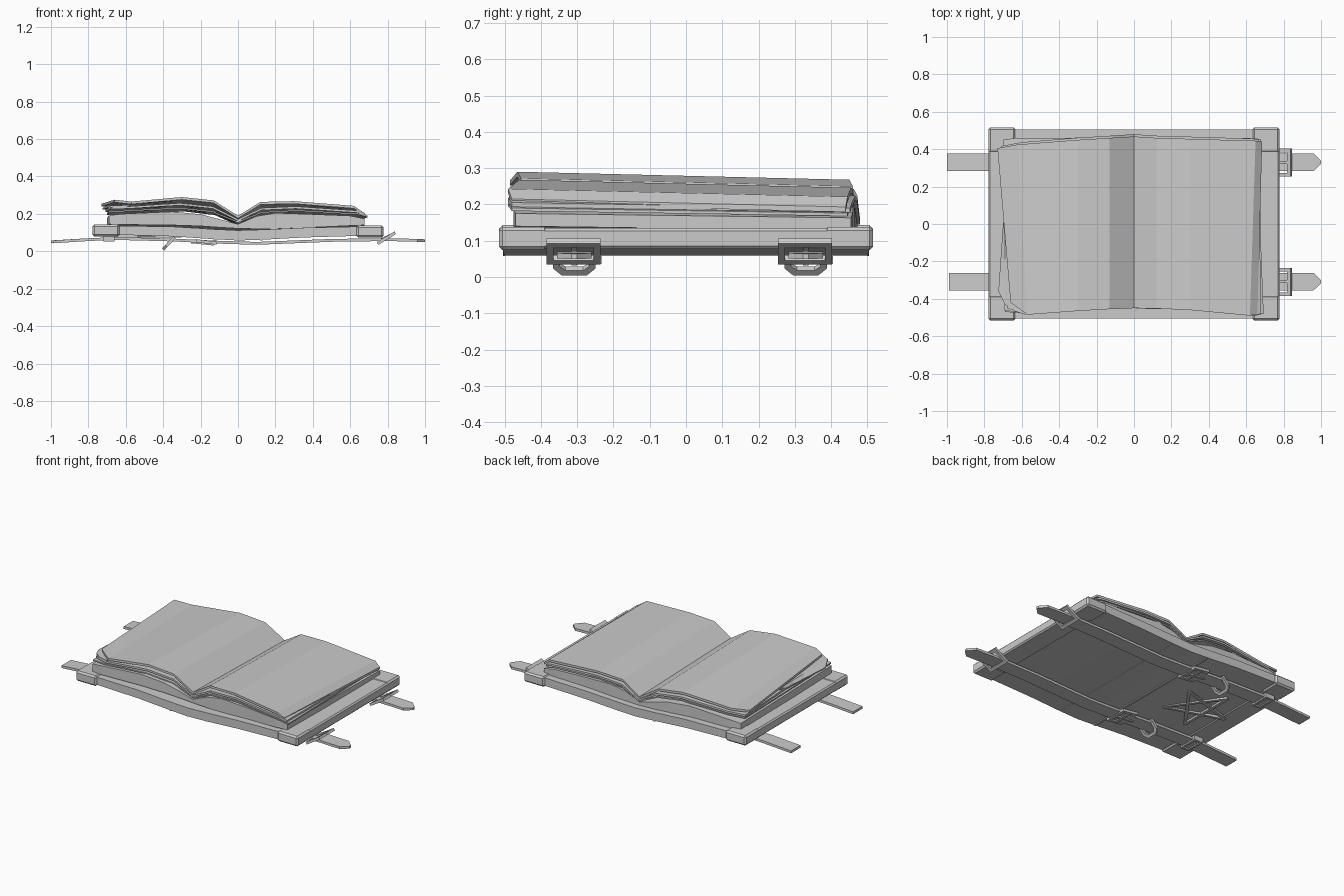
import bpy, bmesh, math
from mathutils import Matrix, Vector

if "Cube" in bpy.data.objects:
    bpy.data.objects.remove(bpy.data.objects["Cube"])


def finish(name, bm):
    bmesh.ops.recalc_face_normals(bm, faces=bm.faces)
    me = bpy.data.meshes.new(name)
    bm.to_mesh(me)
    bm.free()
    ob = bpy.data.objects.new(name, me)
    bpy.context.collection.objects.link(ob)
    return ob


def lerp(a, b, t):
    return a + (b - a) * t


def slab(name, xf, top, bot, yf, yb, xb=None, tilt=0.0, rows=4):
    """Bent sheet: a profile in x-z lofted from its front edge to its back edge."""
    bm = bmesh.new()
    xb = xb or xf
    n = len(xf)
    grid = []
    for r in range(rows + 1):
        t = r / rows
        grid.append([[bm.verts.new((lerp(xf[i], xb[i], t), lerp(yf[i], yb[i], t), z[i] - tilt * t))
                      for i in range(n)] for z in (top, bot)])
    for r in range(rows):
        a, b = grid[r], grid[r + 1]
        for k in (0, 1):
            for i in range(n - 1):
                bm.faces.new((a[k][i], a[k][i + 1], b[k][i + 1], b[k][i]))
        for i in (0, n - 1):
            bm.faces.new((a[0][i], b[0][i], b[1][i], a[1][i]))
    for g in (grid[0], grid[-1]):
        for i in range(n - 1):
            bm.faces.new((g[0][i], g[0][i + 1], g[1][i + 1], g[1][i]))
    return finish(name, bm)


def box(name, center, size, rot=(0, 0, 0), bevel=0.0):
    bm = bmesh.new()
    bmesh.ops.create_cube(bm, size=1)
    bmesh.ops.scale(bm, vec=size, verts=bm.verts)
    if bevel:
        bmesh.ops.bevel(bm, geom=bm.edges[:], offset=bevel, segments=1, affect='EDGES')
    for axis, ang in zip('XYZ', rot):
        bmesh.ops.rotate(bm, verts=bm.verts, matrix=Matrix.Rotation(ang, 3, axis))
    bmesh.ops.translate(bm, verts=bm.verts, vec=center)
    return finish(name, bm)


def ring(name, outer, w, thick, center, pitch):
    """Flat metal ring from an outline, tilted about y."""
    hx, hy = max(abs(p[0]) for p in outer), max(abs(p[1]) for p in outer)
    bm = bmesh.new()
    loops = []
    for kx, ky, z in ((1, 1, 1), (1 - w / hx, 1 - w / hy, 1), (1 - w / hx, 1 - w / hy, -1), (1, 1, -1)):
        loops.append([bm.verts.new((x * kx, y * ky, z * thick / 2)) for x, y in outer])
    n = len(outer)
    for k in range(4):
        a, b = loops[k], loops[(k + 1) % 4]
        for i in range(n):
            bm.faces.new((a[i], a[(i + 1) % n], b[(i + 1) % n], b[i]))
    bm.transform(Matrix.Translation(center) @ Matrix.Rotation(pitch, 4, 'Y'))
    return finish(name, bm)


# leather cover: sagging boards and spine
cx = [-.75, -.63, -.35, -.13, 0, .13, .35, .63, .75]
ct = [.136, .136, .132, .118, .112, .116, .126, .132, .132]
cb = [.085, .088, .08, .065, .058, .062, .074, .082, .08]
slab("cover", cx, ct, cb, [-.505] * 9, [.505] * 9)
for x in (-.125, .125):
    box("spine_ridge", (x, 0, .064), (.014, 1.0, .012))

# cover end rails and corner caps
for s, z in ((-1, .111), (1, .106)):
    box("end_rail", (.71 * s, 0, z), (.135, 1.01, .058), bevel=.008)
    for t in (-1, 1):
        box("corner_cap", (.706 * s, .448 * t, z), (.145, .135, .064), bevel=.01)

# lower page blocks
slab("left_page_block", [-.69, -.62, -.35, -.2, -.1, 0],
     [.192, .2, .212, .198, .172, .145], [.145, .143, .14, .135, .128, .122],
     [-.47, -.475, -.46, -.455, -.45, -.45], [.45, .46, .46, .465, .465, .465],
     [-.7, -.63, -.35, -.2, -.1, 0], .012)
slab("right_page_block", [0, .1, .2, .4, .6, .675],
     [.145, .188, .205, .198, .19, .175], [.122, .12, .12, .128, .137, .14],
     [-.45, -.455, -.455, -.46, -.475, -.47], [.465, .465, .465, .46, .46, .455],
     None, .012)

# loose upper pages, alternating overhang
PX = [-.66, -.57, -.3, -.13, 0, .12, .3, .62, .66]
PB = [-.73, -.62, -.3, -.13, 0, .12, .3, .65, .685]
PZ = [.276, .266, .29, .272, .19, .264, .268, .243, .215]
YF = [-.42, -.485, -.465, -.455, -.45, -.452, -.46, -.49, -.48]
YB = [.405, .425, .45, .46, .468, .46, .455, .445, .44]
slab("top_page", PX, PZ, [z - .014 for z in PZ], YF, YB, PB, .022)
MZ = [.238, .24, .258, .24, .172, .232, .24, .218, .205]
slab("middle_page", [x * 1.03 for x in PX], MZ, [z - .012 for z in MZ],
     [-.45, -.48] + YF[2:], [y + .012 for y in YB], [x * .97 for x in PB], .015)
LZ = [.216, .22, .235, .216, .16, .212, .222, .203, .19]
slab("bottom_page", [x * 1.05 for x in PX], LZ, [z - .008 for z in LZ],
     [-.462, -.475] + YF[2:], [y + .005 for y in YB], [x * .96 for x in PB], .014)

# curled corner of the top pages
slab("curled_corner", [-.725, -.69, -.64, -.58], [.232, .246, .244, .25], [.224, .236, .236, .242],
     [-.36, -.43, -.465, -.485], [.0, .05, .1, .1], [-.7, -.69, -.64, -.58], .0)

# straps with pointed tips, and their metalwork
frame = [(-.055, -.075), (.055, -.075), (.055, .075), (-.055, .075)]
hook = [(-.045, -.035), (-.02, -.058), (.045, -.06), (.045, .06), (-.02, .058), (-.045, .035)]
sx = [-1, -.8, -.65, -.35, -.1, .1, .5, .8, .96, 1]
sz = [.058, .07, .076, .068, .056, .05, .066, .07, .066, .064]
for y, end in ((.33, 0), (-.308, .012)):
    xs = [sx[0] + end] + sx[1:]
    half = [.047] * 9 + [.008]
    slab("strap", xs, sz, [z - .015 for z in sz], [y - h for h in half], [y + h for h in half], rows=1)
    ring("end_buckle", frame, .02, .016, (.793, y - .002, .07), -.55)
    box("end_buckle_pin", (.80, y, .08), (.09, .016, .012), (0, -.45, 0))
    ring("strap_buckle", frame, .02, .016, (-.17, y, .05), .12)
    box("strap_buckle_bar", (-.17, y, .045), (.018, .14, .014))
    box("strap_buckle_pin", (-.19, y, .042), (.12, .014, .01), (0, .1, 0))
    ring("hanging_hook", hook, .018, .016, (-.37, y, .043), -.82)
    ring("strap_loop", [(x * .55, v * .85) for x, v in frame], .014, .03, (-.69, y, .067), 0)

# five-pointed star on the underside of the left board
tips = [Vector((-.47 + .2 * math.cos(a), .01 + .2 * math.sin(a), .08))
        for a in [math.pi + i * math.tau / 5 for i in range(5)]]
for i in range(5):
    a, b = tips[i], tips[(i + 2) % 5]
    d = b - a
    box("star_bar", (a + b) / 2, (d.length, .018, .014), (0, 0, math.atan2(d.y, d.x)))
